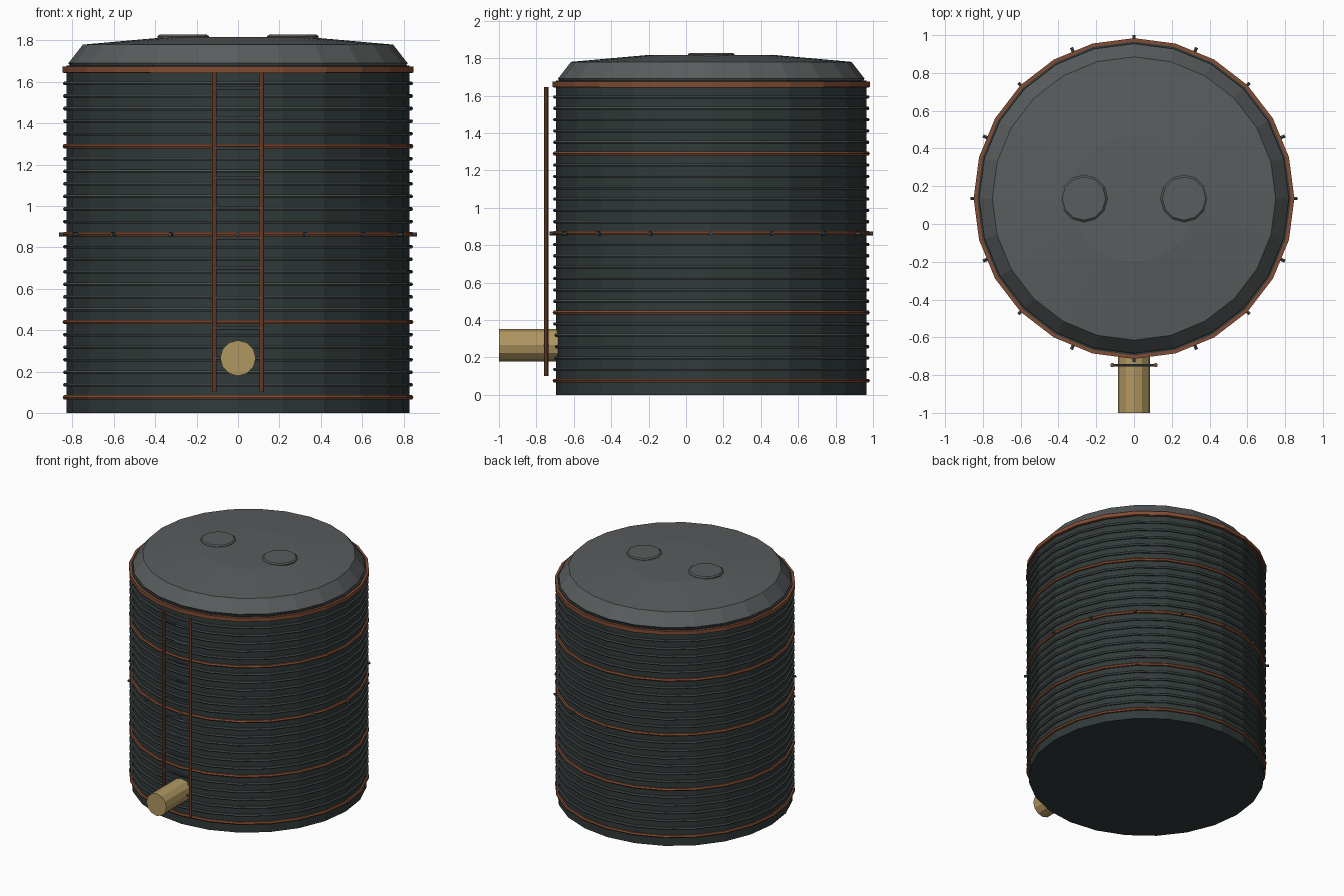
import bpy
from math import pi, sin, cos
from mathutils import Vector

cube = bpy.data.objects.get("Cube")
if cube:
    bpy.data.objects.remove(cube, do_unlink=True)

CY = 0.135      # tank axis
SIDES = 24
R = 0.83


def material(name, rgb):
    m = bpy.data.materials.new(name)
    m.use_nodes = True
    m.diffuse_color = (*rgb, 1)
    bsdf = m.node_tree.nodes["Principled BSDF"]
    bsdf.inputs["Base Color"].default_value = (*rgb, 1)
    bsdf.inputs["Roughness"].default_value = 0.8
    return m


wall = material("dark wall steel", (0.03, 0.042, 0.042))
steel = material("grey steel", (0.065, 0.075, 0.077))
roof_grey = material("roof grey", (0.1, 0.108, 0.11))
rust = material("rust", (0.22, 0.072, 0.033))
brass = material("brass", (0.44, 0.31, 0.12))


def finish(obj, name, mat):
    obj.name = name
    obj.data.materials.append(mat)
    return obj


def lathe(name, profile, mat, sides=SIDES, x=0, closed=False):
    """Revolve (radius, z) points about a vertical axis; cap open ends."""
    verts, faces = [], []
    for r, z in profile:
        for i in range(sides):
            a = 2 * pi * i / sides
            verts.append((x + r * cos(a), CY + r * sin(a), z))
    n = len(profile)
    for j in range(n if closed else n - 1):
        k = (j + 1) % n
        for i in range(sides):
            h = (i + 1) % sides
            faces.append((j * sides + i, j * sides + h, k * sides + h, k * sides + i))
    if not closed:
        faces.append(tuple(reversed(range(sides))))
        faces.append(tuple(range((n - 1) * sides, n * sides)))
    mesh = bpy.data.meshes.new(name)
    mesh.from_pydata(verts, [], faces)
    obj = bpy.data.objects.new(name, mesh)
    bpy.context.collection.objects.link(obj)
    return finish(obj, name, mat)


def hoop(name, z, radius, thick, mat):
    """Six-sided ring wrapped round the tank."""
    section = [(radius + thick * cos(pi * i / 3), z + thick * sin(pi * i / 3))
               for i in range(6)]
    return lathe(name, section, mat, closed=True)


def rod(name, start, end, radius, mat, sides=8):
    a, b = Vector(start), Vector(end)
    bpy.ops.mesh.primitive_cylinder_add(vertices=sides, radius=radius,
                                        depth=(b - a).length, location=(a + b) / 2)
    obj = bpy.context.object
    obj.rotation_euler = (b - a).to_track_quat('Z', 'Y').to_euler()
    return finish(obj, name, mat)


# Tank wall and roof
lathe("tank_wall", [(R, 0), (R, 1.68)], wall)
lathe("roof", [(0.8, 1.66), (0.82, 1.69), (0.75, 1.78), (0.335, 1.817)], roof_grey)

# Ribs, with every seventh or so replaced by a rusty hoop
for k in range(27):
    z = 0.075 + 0.0607 * k
    if k in (0, 6, 13, 20, 26):
        hoop("rust_hoop", z, R + 0.006, 0.012, rust)
    else:
        hoop("rib", z, R + 0.006, 0.01, steel)

# Wider top band
lathe("top_band", [(0.82, 1.645), (0.849, 1.645), (0.849, 1.674), (0.82, 1.674)],
      rust, closed=True)

# Bolts round the middle hoop
for i in range(16):
    a = 2 * pi * i / 16
    d = Vector((cos(a), sin(a), 0))
    c = Vector((0, CY, 0.862))
    rod("bolt", c + d * 0.83, c + d * 0.865, 0.01, steel, 6)

# Roof hatches
for x in (-0.265, 0.265):
    lathe("roof_hatch", [(0.125, 1.795), (0.125, 1.82), (0.115, 1.828)],
          roof_grey, sides=12, x=x)

# Ladder
for x in (-0.115, 0.115):
    rod("ladder_rail", (x, -0.747, 0.1), (x, -0.747, 1.645), 0.011, rust)
for k in range(10):
    z = 0.265 + 0.145 * k
    rod("ladder_rung", (-0.122, -0.747, z), (0.122, -0.747, z), 0.008, steel, 6)

# Outlet pipe
rod("outlet_pipe", (0, -1, 0.265), (0, -0.66, 0.265), 0.086, brass, 12)
